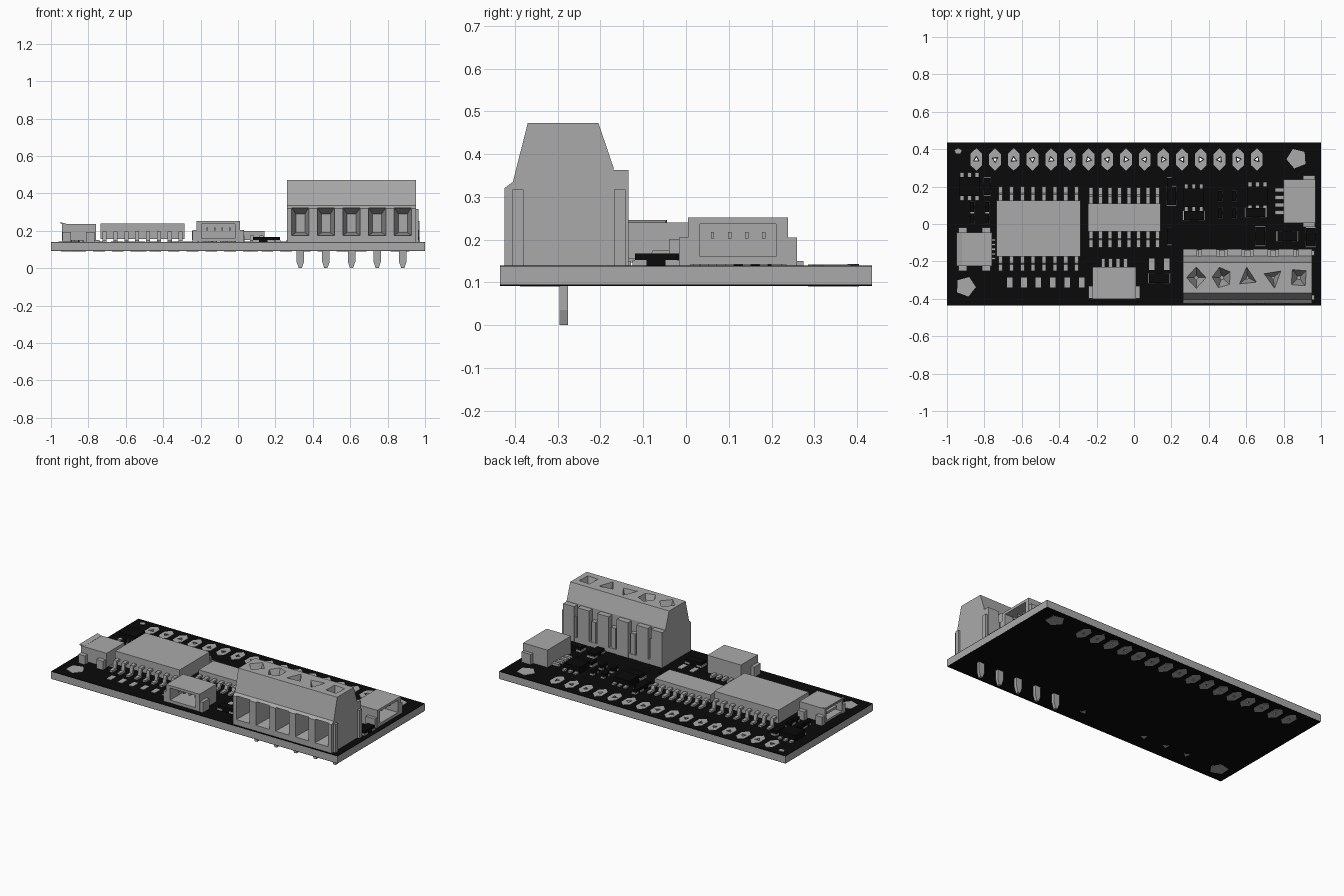
import bpy
import bmesh
import math
from mathutils import Matrix, Vector

cube = bpy.data.objects.get("Cube")
if cube:
    bpy.data.objects.remove(cube, do_unlink=True)


def material(name, value):
    mat = bpy.data.materials.new(name)
    mat.use_nodes = True
    colour = (value, value, value, 1)
    mat.diffuse_color = colour
    mat.node_tree.nodes["Principled BSDF"].inputs["Base Color"].default_value = colour
    return mat


GREY = material("plain grey", 0.4)
BLACK = material("matt black", 0.003)
BOTTOM, TOP = 0.095, 0.137


def prism(bm, ring, start, end, axis="z", end_ring=None):
    """Join two outlines placed at start and end along an axis."""
    place = {"x": lambda p, t: (t, p[0], p[1]),
             "y": lambda p, t: (p[0], t, p[1]),
             "z": lambda p, t: (p[0], p[1], t)}[axis]
    first = [bm.verts.new(place(p, start)) for p in ring]
    last = [bm.verts.new(place(p, end)) for p in (end_ring or ring)]
    bm.faces.new(first)
    bm.faces.new(last)
    count = len(ring)
    for i in range(count):
        j = (i + 1) % count
        bm.faces.new((first[i], first[j], last[j], last[i]))


def rect(x, y, half_x, half_y):
    return [(x - half_x, y - half_y), (x + half_x, y - half_y),
            (x + half_x, y + half_y), (x - half_x, y + half_y)]


def ngon(x, y, rx, ry, sides, turn=0):
    angles = [turn + math.tau * i / sides for i in range(sides)]
    return [(x + rx * math.sin(a), y + ry * math.cos(a)) for a in angles]


def box(bm, x, y, width, depth, low, high):
    prism(bm, rect(x, y, width / 2, depth / 2), low, high)


def finish(bm, name, mat, matrix=None):
    if matrix:
        bm.transform(matrix)
    bmesh.ops.recalc_face_normals(bm, faces=bm.faces)
    mesh = bpy.data.meshes.new(name)
    bm.to_mesh(mesh)
    bm.free()
    obj = bpy.data.objects.new(name, mesh)
    bpy.context.collection.objects.link(obj)
    if mat:
        mesh.materials.append(mat)
    return obj


def cut(obj, cutter):
    mod = obj.modifiers.new("cut", "BOOLEAN")
    mod.operation = "DIFFERENCE"
    mod.solver = "EXACT"
    mod.object = cutter
    bpy.context.view_layer.update()
    bpy.context.view_layer.objects.active = obj
    bpy.ops.object.modifier_apply(modifier=mod.name)


# Circuit board with black masks, copper pads and drilled holes
header = [(-0.843 + 0.1 * i, 0.345) for i in range(16)]
mounts = [(-0.9, -0.335), (0.87, 0.35)]
board, mask, pads, drill = (bmesh.new() for _ in range(4))
box(board, 0, 0, 2, 0.87, BOTTOM, TOP)
for low, high in ((TOP - 0.001, TOP + 0.003), (BOTTOM - 0.003, BOTTOM + 0.001)):
    box(mask, 0, 0, 1.999, 0.869, low, high)
for low, high in ((TOP, TOP + 0.005), (BOTTOM - 0.005, BOTTOM)):
    for x, y in header:
        prism(pads, ngon(x, y, 0.036, 0.06, 6), low, high)
    for x, y in mounts:
        prism(pads, ngon(x, y, 0.055, 0.055, 5, x), low, high)
for i, (x, y) in enumerate(header):
    prism(drill, ngon(x, y, 0.006, 0.006, 3, i), 0.05, 0.18, "z",
          ngon(x, y, 0.024, 0.024, 3, i))
cutter = finish(drill, "drill_cutter", None)
for bm, name, mat in ((board, "circuit_board", GREY), (mask, "board_mask", BLACK),
                      (pads, "copper_pads", GREY)):
    cut(finish(bm, name, mat), cutter)
bpy.data.objects.remove(cutter, do_unlink=True)

# Loose solder pads
bm = bmesh.new()
for i in range(6):
    box(bm, -0.665 + 0.077 * i, -0.313, 0.03, 0.055, TOP, TOP + 0.006)
for x in (0.095, 0.175):
    box(bm, x, -0.215, 0.03, 0.06, TOP, TOP + 0.006)
for x in (-0.66, -0.51, -0.35, 0.09):
    prism(bm, ngon(x, -0.33, 0.02, 0.02, 3, x), BOTTOM - 0.005, BOTTOM)
prism(bm, ngon(-0.94, 0.39, 0.02, 0.015, 5), TOP, TOP + 0.006)
finish(bm, "solder_pads", GREY)

# Screw terminal block
poles = [0.333 + 0.137 * i for i in range(5)]
profile = [(-0.425, TOP), (-0.425, 0.32), (-0.405, 0.335), (-0.37, 0.473),
           (-0.205, 0.473), (-0.17, 0.37), (-0.17, TOP)]
bm = bmesh.new()
prism(bm, profile, 0.262, 0.952, "x")
block = finish(bm, "terminal_block", GREY)
bm = bmesh.new()
for i, x in enumerate(poles):
    prism(bm, rect(x, 0.25, 0.047, 0.075), -0.43, -0.27, "y", rect(x, 0.24, 0.024, 0.05))
    sides = (4, 5, 3, 3, 4)[i]
    prism(bm, ngon(x, -0.287, 0.012, 0.012, sides, i), 0.36, 0.48, "z",
          ngon(x, -0.287, 0.055, 0.06, sides, i))
cutter = finish(bm, "terminal_cutter", None)
cut(block, cutter)
bpy.data.objects.remove(cutter, do_unlink=True)

# Back ribs, inner clamps and side guides of the terminal block
bm = bmesh.new()
edges = [0.3, *[(a + b) / 2 for a, b in zip(poles, poles[1:])], 0.914]
for i, x in enumerate(edges):
    width = 0.076 if i in (0, 5) else 0.08
    box(bm, x, -0.155, width, 0.04, TOP, 0.363)
for x in poles:
    box(bm, x, -0.155, 0.03, 0.03, TOP, 0.3)
box(bm, 0.607, -0.155, 0.68, 0.036, TOP, 0.17)
for y in (-0.393, -0.155):
    box(bm, 0.956, y, 0.018, 0.026, TOP, 0.317)
finish(bm, "terminal_ribs", GREY)

# Terminal pins below the board
bm = bmesh.new()
for x in poles:
    outline = [(x - 0.02, BOTTOM), (x - 0.02, 0.035), (x - 0.008, 0),
               (x + 0.008, 0), (x + 0.02, 0.035), (x + 0.02, BOTTOM)]
    prism(bm, outline, -0.296, -0.276, "y")
finish(bm, "terminal_pins", GREY)


# Gull-wing chips
def leaded_chip(name, x, y, width, depth, low, high, pitch, reach):
    bm = bmesh.new()
    box(bm, x, y, width, depth, low, high)
    finish(bm, name, GREY)
    bm = bmesh.new()
    foot = TOP + 0.003
    mid = (low + high) / 2
    leg = [(-0.01, mid), (0.45 * reach, mid), (0.55 * reach, foot + 0.012),
           (reach, foot + 0.012), (reach, foot), (0.4 * reach, foot),
           (0.3 * reach, mid - 0.012), (-0.01, mid - 0.012)]
    for side in (-1, 1):
        ring = [(y + side * (depth / 2 + p), z) for p, z in leg]
        for i in range(8):
            centre = x + (i - 3.5) * pitch
            prism(bm, ring, centre - 0.011, centre + 0.011, "x")
    finish(bm, name + "_legs", GREY)


leaded_chip("large_chip", -0.51, -0.025, 0.45, 0.3, 0.155, 0.24, 0.058, 0.075)
leaded_chip("small_chip", -0.052, 0.035, 0.39, 0.15, 0.15, 0.2, 0.051, 0.085)


# Four-pin sockets, modelled opening to the front
def socket(name, x, y, half, turn):
    matrix = Matrix.Translation((x, y, 0)) @ Matrix.Rotation(turn, 4, "Z")
    bm = bmesh.new()
    box(bm, 0, 0, 2 * half, 0.17, 0.142, 0.252)
    shell = finish(bm, name, GREY, matrix)
    bm = bmesh.new()
    prism(bm, rect(0, 0.198, half - 0.028, 0.038), -0.1, 0.06, "y")
    cutter = finish(bm, "socket_cutter", None, matrix)
    cut(shell, cutter)
    bpy.data.objects.remove(cutter, do_unlink=True)
    bm = bmesh.new()
    for i in range(4):
        pin = (i - 1.5) * 0.04
        box(bm, pin, 0.01, 0.008, 0.12, 0.203, 0.218)
        box(bm, pin, 0.105, 0.02, 0.05, TOP, 0.155)
    for side in (-1, 1):
        box(bm, side * (half + 0.008), -0.05, 0.026, 0.065, TOP, 0.205)
    finish(bm, name + "_contacts", GREY, matrix)


socket("front_socket", -0.105, -0.315, 0.117, 0)
socket("side_socket", 0.885, 0.122, 0.117, math.pi / 2)

# Micro data port opening to the left edge
bm = bmesh.new()
box(bm, -0.85, -0.135, 0.18, 0.18, 0.147, 0.237)
port = finish(bm, "data_port", GREY)
bm = bmesh.new()
box(bm, -0.88, -0.135, 0.2, 0.155, 0.16, 0.225)
cutter = finish(bm, "port_cutter", None)
cut(port, cutter)
bpy.data.objects.remove(cutter, do_unlink=True)
bm = bmesh.new()
box(bm, -0.86, -0.135, 0.13, 0.1, 0.185, 0.2)
prism(bm, rect(-0.135, 0.234, 0.085, 0.004), -0.92, -0.948, "x", rect(-0.135, 0.242, 0.09, 0.004))
for x in (-0.915, -0.79):
    for y in (-0.235, -0.035):
        box(bm, x, y, 0.045, 0.035, TOP, 0.195)
for i in range(5):
    box(bm, -0.755, -0.185 + 0.025 * i, 0.03, 0.012, TOP, 0.15)
finish(bm, "data_port_tabs", GREY)

# Two-ended parts: black body, grey end caps
ends, bodies = bmesh.new(), bmesh.new()


def passive(x, y, length, width, upright):
    cap = length * 0.3
    dx, dy = (0, 1) if upright else (1, 0)
    size = Vector((dx, dy)) * length + Vector((dy, dx)) * width
    box(bodies, x, y, size.x * 0.9, size.y * 0.9, TOP, 0.168)
    for side in (-1, 1):
        shift = side * (length - cap) / 2
        box(ends, x + dx * shift, y + dy * shift,
            cap if dx else width, cap if dy else width, TOP, 0.152)


for x, y in ((0.32, 0.045), (0.65, 0.062), (0.135, -0.29), (0.82, -0.065)):
    passive(x, y, 0.12, 0.055, False)
for x, y in ((0.675, -0.065), (0.945, -0.07), (0.2, 0.15)):
    passive(x, y, 0.11, 0.055, True)
for x in (-0.865, -0.785, 0.46, 0.535):
    for y in (0.06, 0.15) if x > 0 else (0.03, 0.09):
        passive(x, y, 0.06, 0.024, True)
for y in (-0.065, 0.2):
    passive(0.19, y, 0.1, 0.028, True)
passive(-0.785, 0.2, 0.1, 0.04, True)

# Small black regulators with grey leads
for x, y in ((-0.88, 0.2), (0.32, 0.14), (0.66, 0.15)):
    box(bodies, x, y, 0.11, 0.1, TOP, 0.18)
    for i in (-1, 0, 1):
        for side in (-1, 1):
            box(ends, x + i * 0.04, y + side * 0.06, 0.02, 0.03, TOP, 0.15)
finish(ends, "component_ends", GREY)
finish(bodies, "component_bodies", BLACK)
